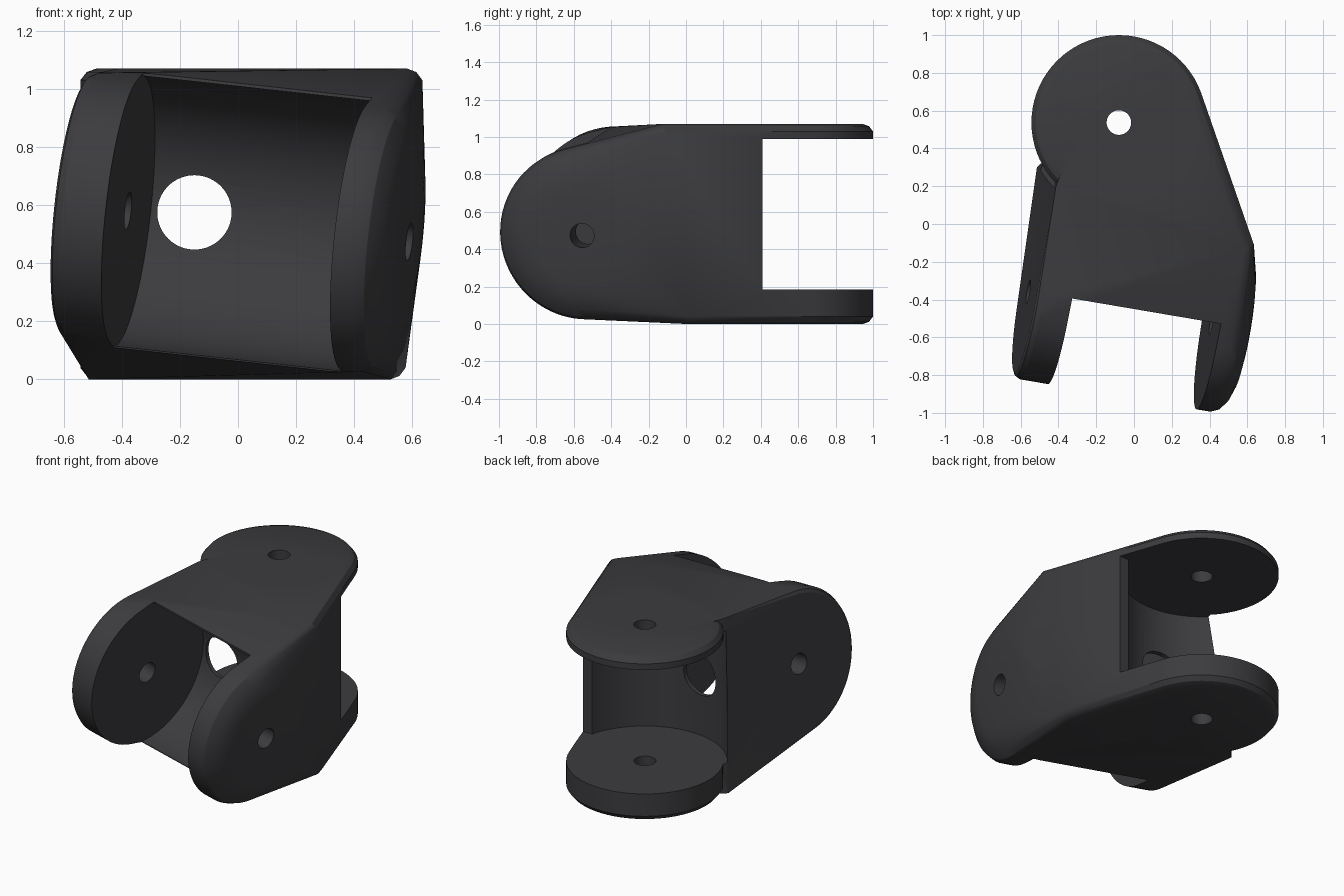
import bpy, bmesh, math
from mathutils import Vector, Matrix

if "Cube" in bpy.data.objects:
    bpy.data.objects.remove(bpy.data.objects["Cube"])

SEG = 72
HEIGHT = 1.07
REAR = Vector((-0.08, 0.537, 0))            # upright hinge axis
RAD = 0.463

# tilted hinge frame: local x runs along the front axis, from left outer to right outer face
axis = Vector((1, -0.17, -0.11))
LENGTH = 1.15 * axis.length
ax = axis.normalized()
ay = Vector((0, 0, 1)).cross(ax).normalized()
az = ax.cross(ay)
TILT = Matrix((ax, ay, az)).transposed().to_4x4()
TILT.translation = Vector((-0.56, -0.36, 0.6))
UPRIGHT = Matrix.Translation(REAR) @ Matrix.Rotation(-math.pi / 2, 4, 'Y')


def rings(frame, profile):
    """Points of circles (offset along local x, radius)."""
    pts = []
    for u, r in profile:
        for i in range(SEG):
            t = 2 * math.pi * i / SEG
            pts.append(frame @ Vector((u, r * math.cos(t), r * math.sin(t))))
    return pts


def hull(name, pts):
    bm = bmesh.new()
    for p in pts:
        bm.verts.new(p)
    res = bmesh.ops.convex_hull(bm, input=bm.verts[:])
    loose = [v for v in bm.verts if not v.link_faces]
    bmesh.ops.delete(bm, geom=loose, context='VERTS')
    bmesh.ops.dissolve_limit(bm, angle_limit=math.radians(0.5),
                             verts=bm.verts[:], edges=bm.edges[:])
    bmesh.ops.recalc_face_normals(bm, faces=bm.faces[:])
    me = bpy.data.meshes.new(name)
    bm.to_mesh(me)
    bm.free()
    ob = bpy.data.objects.new(name, me)
    bpy.context.collection.objects.link(ob)
    return ob


def box(name, lo, hi, frame=Matrix()):
    return hull(name, [frame @ Vector((x, y, z)) for x in (lo[0], hi[0])
                       for y in (lo[1], hi[1]) for z in (lo[2], hi[2])])


def combine(target, other, op):
    m = target.modifiers.new(op, 'BOOLEAN')
    m.operation, m.solver, m.object = op, 'EXACT', other
    dg = bpy.context.evaluated_depsgraph_get()
    me = bpy.data.meshes.new_from_object(target.evaluated_get(dg))
    target.modifiers.clear()
    target.data = me
    bpy.data.objects.remove(other)


# body: hull of the tilted front drum and the upright back block
pts = rings(TILT, [(0, 0.43), (0.01, 0.45), (0.035, RAD),
                   (LENGTH - 0.11, RAD), (LENGTH - 0.07, 0.445), (LENGTH - 0.035, 0.40),
                   (LENGTH - 0.01, 0.33), (LENGTH, 0.26)])
tangent = (REAR.x + RAD * 0.948, REAR.y + RAD * 0.318)
edge = [(0.055, 0), (0.022, 0.012), (0, 0.04)]     # rounded rim: inset, depth
for (x, y), z, s in [((0.635, -0.11), HEIGHT, -1), (tangent, HEIGHT, -1),
                     ((0.577, 0.03), 0, 1), (tangent, 0, 1)]:
    for inset, d in edge:
        pts.append(Vector((x - 0.948 * inset, y - 0.318 * inset, z + s * d)))
pts += [Vector(p) for p in [(-0.413, 0.2, HEIGHT), (-0.514, 0.3, 0),
                            (-0.3, 0.5, HEIGHT), (-0.3, 0.5, 0)]]
body = hull("hinge_bracket", pts)

# rear rounded plates start as one drum with rounded rims
# (UPRIGHT maps local +x to world +z)
rim = [(d, RAD - i) for i, d in edge] + [(HEIGHT - d, RAD - i) for i, d in edge]
combine(body, hull("rear_drum", rings(UPRIGHT, rim)), 'UNION')

# rear gap between the horizontal plates
combine(body, hull("rear_gap", rings(UPRIGHT, [(0.185, 0.485), (0.99, 0.485)])), 'DIFFERENCE')
combine(body, box("rear_gap_open", (-1, 0.41, 0.185), (1, 1.3, 0.99)), 'DIFFERENCE')

# front gap between the upright cheeks
u0, u1 = 0.185, LENGTH - 0.185
combine(body, hull("front_gap", rings(TILT, [(u0, 0.468), (u1, 0.468)])), 'DIFFERENCE')
combine(body, box("front_gap_open", (u0, -1, -1), (u1, 0.005, 1), TILT), 'DIFFERENCE')

# hinge pin holes and the cable hole through the web
combine(body, hull("front_pin", rings(TILT, [(-0.3, 0.065), (LENGTH + 0.3, 0.065)])), 'DIFFERENCE')
combine(body, hull("rear_pin", rings(UPRIGHT, [(-0.2, 0.065), (1.3, 0.065)])), 'DIFFERENCE')
CABLE = Matrix.Translation((-0.15, 0, 0.575)) @ Matrix.Rotation(math.pi / 2, 4, 'Z')
combine(body, hull("cable_hole", rings(CABLE, [(-0.35, 0.128), (0.35, 0.128)])), 'DIFFERENCE')

# dark finish
mat = bpy.data.materials.new("dark_grey")
mat.diffuse_color = (0.045, 0.045, 0.05, 1)
mat.use_nodes = True
mat.node_tree.nodes["Principled BSDF"].inputs["Base Color"].default_value = mat.diffuse_color
body.data.materials.clear()
body.data.materials.append(mat)
for p in body.data.polygons:
    p.material_index = 0

bpy.context.view_layer.objects.active = body
body.select_set(True)
bpy.ops.object.shade_smooth_by_angle(angle=math.radians(25))
